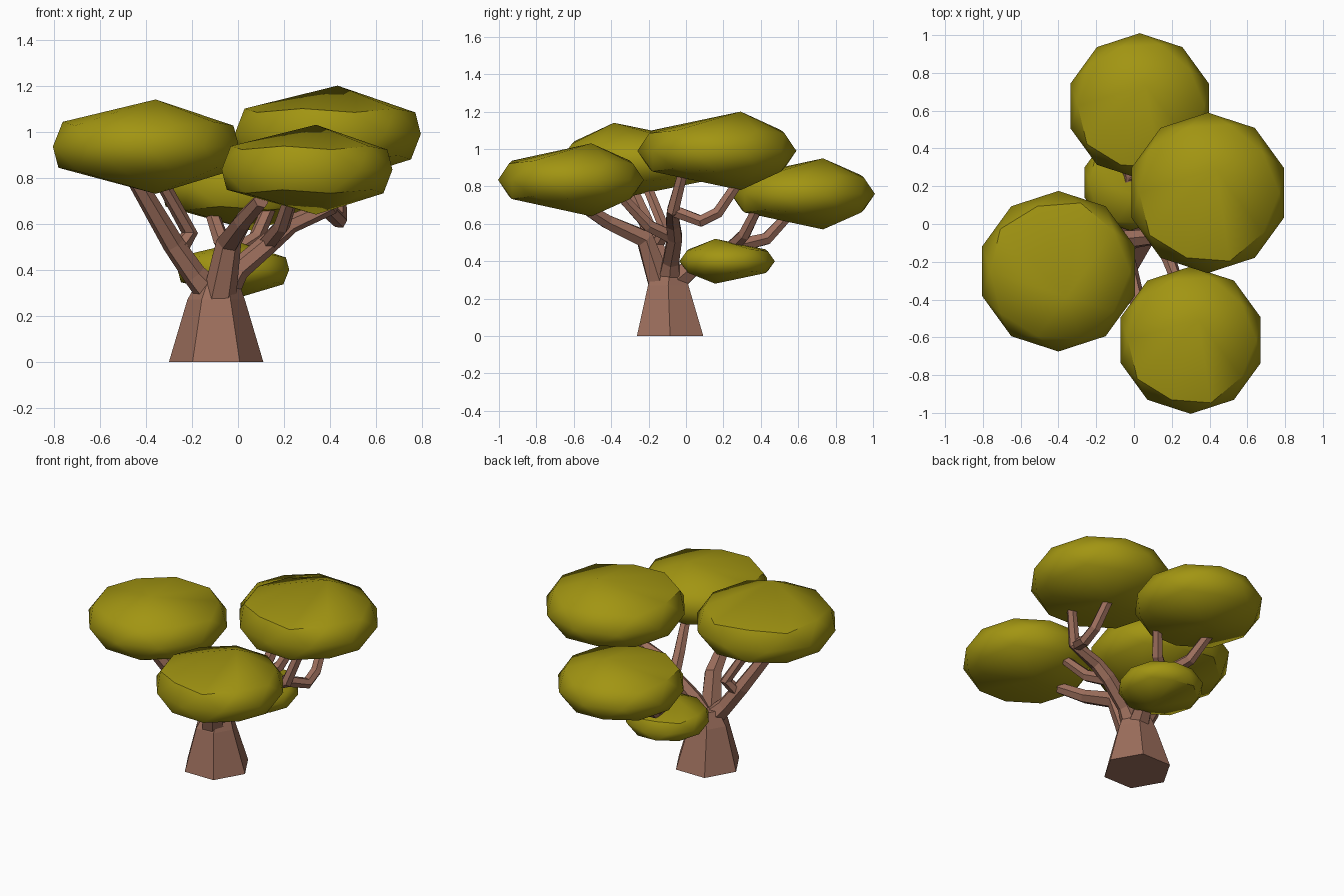
import bpy, bmesh, math
from mathutils import Vector

if "Cube" in bpy.data.objects:
    bpy.data.objects.remove(bpy.data.objects["Cube"])


def material(name, colour):
    mat = bpy.data.materials.new(name)
    mat.use_nodes = True
    mat.diffuse_color = (*colour, 1)
    bsdf = mat.node_tree.nodes["Principled BSDF"]
    bsdf.inputs["Base Color"].default_value = (*colour, 1)
    bsdf.inputs["Roughness"].default_value = 0.9
    return mat


BARK = material("brown bark", (0.34, 0.16, 0.11))
LEAF = material("olive leaves", (0.36, 0.30, 0.006))


def finish(bm, name, mat, smooth_angle=None):
    bmesh.ops.recalc_face_normals(bm, faces=bm.faces)
    mesh = bpy.data.meshes.new(name)
    bm.to_mesh(mesh)
    bm.free()
    mesh.materials.append(mat)
    obj = bpy.data.objects.new(name, mesh)
    bpy.context.collection.objects.link(obj)
    if smooth_angle:
        bpy.ops.object.select_all(action='DESELECT')
        obj.select_set(True)
        bpy.context.view_layer.objects.active = obj
        bpy.ops.object.shade_smooth_by_angle(angle=math.radians(smooth_angle))


def canopy(name, centre, radius, height, shift):
    """Flattened icosphere with each polar cap drawn into one off-centre point."""
    bm = bmesh.new()
    bmesh.ops.create_icosphere(bm, subdivisions=2, radius=1)
    for sign in (1, -1):
        cap = [v for v in bm.verts if v.co.z * sign > 0.7]
        bmesh.ops.pointmerge(bm, verts=cap, merge_co=(*shift, sign))
    for v in bm.verts:
        v.co = Vector(centre) + Vector((v.co.x * radius, v.co.y * radius, v.co.z * height))
    finish(bm, name, LEAF, 40)


def tube(name, points, radii, sides=6):
    """Tapered, faceted limb along a path."""
    bm = bmesh.new()
    pts = [Vector(p) for p in points]
    rings = []
    for i, p in enumerate(pts):
        into = (p - pts[i - 1]).normalized() if i else Vector()
        out = (pts[i + 1] - p).normalized() if i < len(pts) - 1 else Vector()
        turn = (into + out).normalized()
        side = Vector((1, 0.01, 0)) - turn * turn.dot(Vector((1, 0.01, 0)))
        if side.length < 0.3:
            side = Vector((0, 1, 0)) - turn * turn.y
        side.normalize()
        other = turn.cross(side)
        ring = []
        for k in range(sides):
            a = 2 * math.pi * k / sides
            ring.append(bm.verts.new(p + (side * math.cos(a) + other * math.sin(a)) * radii[i]))
        rings.append(ring)
    for lower, upper in zip(rings, rings[1:]):
        for k in range(sides):
            n = (k + 1) % sides
            bm.faces.new((lower[k], lower[n], upper[n], upper[k]))
    bm.faces.new(rings[0])
    bm.faces.new(rings[-1])
    finish(bm, name, BARK)


# Flared hexagonal trunk: horizontal rings of (x, y, z, radius)
bm = bmesh.new()
rings = []
for x, y, z, r in [(-.095, -.085, 0, .205), (-.095, -.095, .27, .125), (-.085, -.085, .36, .085)]:
    rings.append([bm.verts.new((x + r * math.cos(k * math.pi / 3),
                                y + r * math.sin(k * math.pi / 3), z)) for k in range(6)])
for low, high in zip(rings, rings[1:]):
    for k in range(6):
        n = (k + 1) % 6
        bm.faces.new((low[k], low[n], high[n], high[k]))
bm.faces.new(rings[0])
bm.faces.new(rings[-1])
finish(bm, "trunk", BARK)

# Main limbs and their forks
tube("front_limb", [(-.085, -.13, .26), (-.04, -.22, .52), (.02, -.42, .61), (.1, -.56, .70)],
     [.075, .055, .042, .035])
tube("right_limb", [(-.1, -.1, .28), (-.19, -.13, .38), (-.28, -.17, .51), (-.45, -.3, .80)],
     [.07, .052, .048, .038])
tube("right_fork", [(-.26, -.16, .48), (-.21, -.11, .56), (-.33, -.2, .78)],
     [.04, .036, .03])
tube("left_limb", [(-.07, -.09, .29), (.0, -.08, .40), (.15, -.06, .53), (.23, -.07, .60),
                   (.40, -.07, .67), (.46, -.02, .86)],
     [.07, .05, .045, .042, .036, .03])
tube("left_fork", [(.38, -.07, .67), (.44, .08, .615), (.44, .17, .66), (.42, .30, .85)],
     [.036, .035, .034, .03])
tube("left_front_fork", [(.13, -.06, .52), (.19, -.20, .59), (.24, -.34, .74)],
     [.04, .036, .03])
tube("back_limb", [(-.08, -.06, .29), (-.04, .06, .39), (-.02, .26, .48), (-.07, .43, .52),
                   (-.12, .57, .67)], [.07, .05, .042, .036, .03])
tube("back_fork", [(-.02, .24, .47), (.08, .31, .54), (.14, .38, .68)],
     [.04, .035, .03])

# Flat leaf crowns
canopy("right_canopy", (-.40, -.25, .935), .425, .205, (.1, -.32))
canopy("left_canopy", (.39, .165, .99), .425, .21, (.1, .30))
canopy("front_canopy", (.30, -.615, .835), .39, .195, (.1, .28))
canopy("back_canopy", (.03, .625, .76), .385, .19, (.08, .28))
canopy("small_canopy", (-.02, .22, .40), .255, .12, (.1, -.25))
